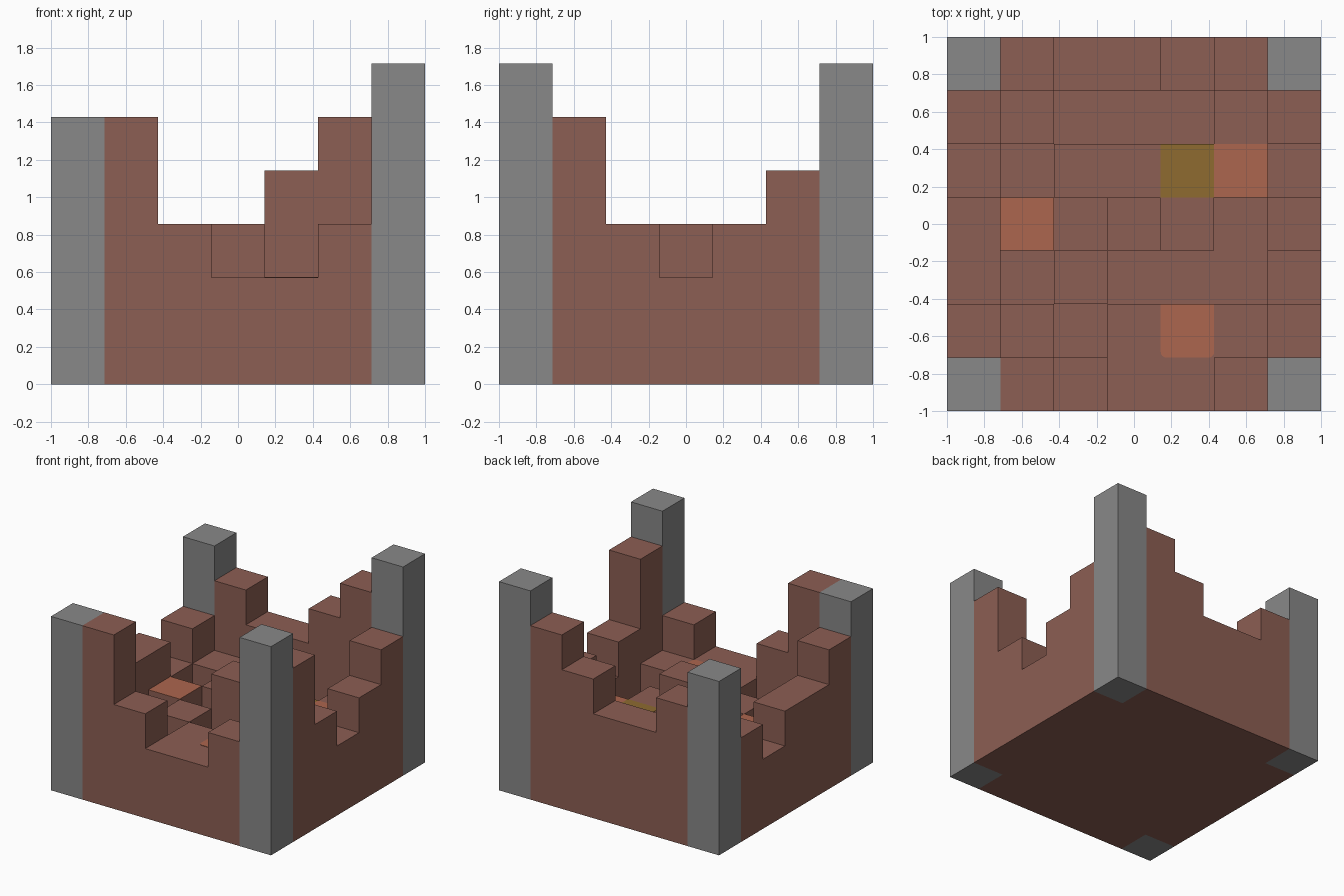
import bpy, bmesh
from mathutils import Matrix

cube = bpy.data.objects.get("Cube")
if cube:
    bpy.data.objects.remove(cube, do_unlink=True)

N = 7
U = 2 / N


def linear(c):
    c /= 255
    return c / 12.92 if c <= 0.04045 else ((c + 0.055) / 1.055) ** 2.4


def material(name, r, g, b):
    m = bpy.data.materials.new(name)
    m.use_nodes = True
    color = (linear(r), linear(g), linear(b), 1)
    m.diffuse_color = color
    m.node_tree.nodes["Principled BSDF"].inputs["Base Color"].default_value = color
    return m


brick = material("brown brick", 140, 94, 83)
stone = material("grey stone", 136, 136, 136)
clay = material("orange clay", 172, 102, 78)
moss = material("olive moss", 142, 107, 48)

# Column heights in blocks, front row first, each row from -x to +x
rows = ["5532236", "4212225", "3121113", "3213212", "2122223", "3211124", "5433456"]
corners = [(i, j) for i in (0, N - 1) for j in (0, N - 1)]


def height(i, j):
    return int(rows[j][i]) if 0 <= i < N and 0 <= j < N else 0


def finish(name, bm, mat):
    bmesh.ops.remove_doubles(bm, verts=bm.verts, dist=0.0001)
    mesh = bpy.data.meshes.new(name)
    bm.to_mesh(mesh)
    bm.free()
    mesh.materials.append(mat)
    ob = bpy.data.objects.new(name, mesh)
    bpy.context.collection.objects.link(ob)
    return ob


def box(name, i, j, z0, z1, mat, round_front=0):
    bm = bmesh.new()
    bmesh.ops.create_cube(bm, size=1)
    bm.transform(Matrix.Translation(((i + 0.5) * U - 1, (j + 0.5) * U - 1, (z0 + z1) / 2))
                 @ Matrix.Diagonal((U, U, z1 - z0, 1)))
    if round_front:
        y = (j + 0.25) * U - 1
        edges = [e for e in bm.edges if all(v.co.y < y for v in e.verts)
                 and abs(e.verts[0].co.x - e.verts[1].co.x) < 0.001]
        bmesh.ops.bevel(bm, geom=edges, offset=round_front, segments=4,
                        profile=0.5, affect="EDGES")
    return finish(name, bm, mat)


# Stepped brick body: tops, floor, and one wall quad per exposed block side
bm = bmesh.new()


def quad(*points):
    bm.faces.new([bm.verts.new((x * U - 1, y * U - 1, z * U)) for x, y, z in points])


for i in range(N):
    for j in range(N):
        if (i, j) in corners:
            continue
        ring = [(i, j), (i + 1, j), (i + 1, j + 1), (i, j + 1)]
        h = height(i, j)
        quad(*[(x, y, h) for x, y in ring])
        quad(*[(x, y, 0) for x, y in reversed(ring)])
        for k, (dx, dy) in enumerate([(0, -1), (1, 0), (0, 1), (-1, 0)]):
            a, b = ring[k], ring[(k + 1) % 4]
            for z in range(height(i + dx, j + dy), h):
                quad((*a, z), (*b, z), (*b, z + 1), (*a, z + 1))
body = finish("brick_ruin", bm, brick)

# Corner towers
for i, j in corners:
    side = "left" if i else "right"
    end = "back" if j else "front"
    box(f"{end}_{side}_tower", i, j, 0, height(i, j) * U, stone)

# Coloured floor tiles lying on their blocks
for name, i, j, mat, r in [("back_clay_tile", 5, 4, clay, 0), ("side_clay_tile", 1, 3, clay, 0),
                           ("front_clay_tile", 4, 1, clay, 0.03), ("moss_tile", 4, 4, moss, 0)]:
    z = height(i, j) * U
    box(name, i, j, z, z + 0.003, mat, r)
